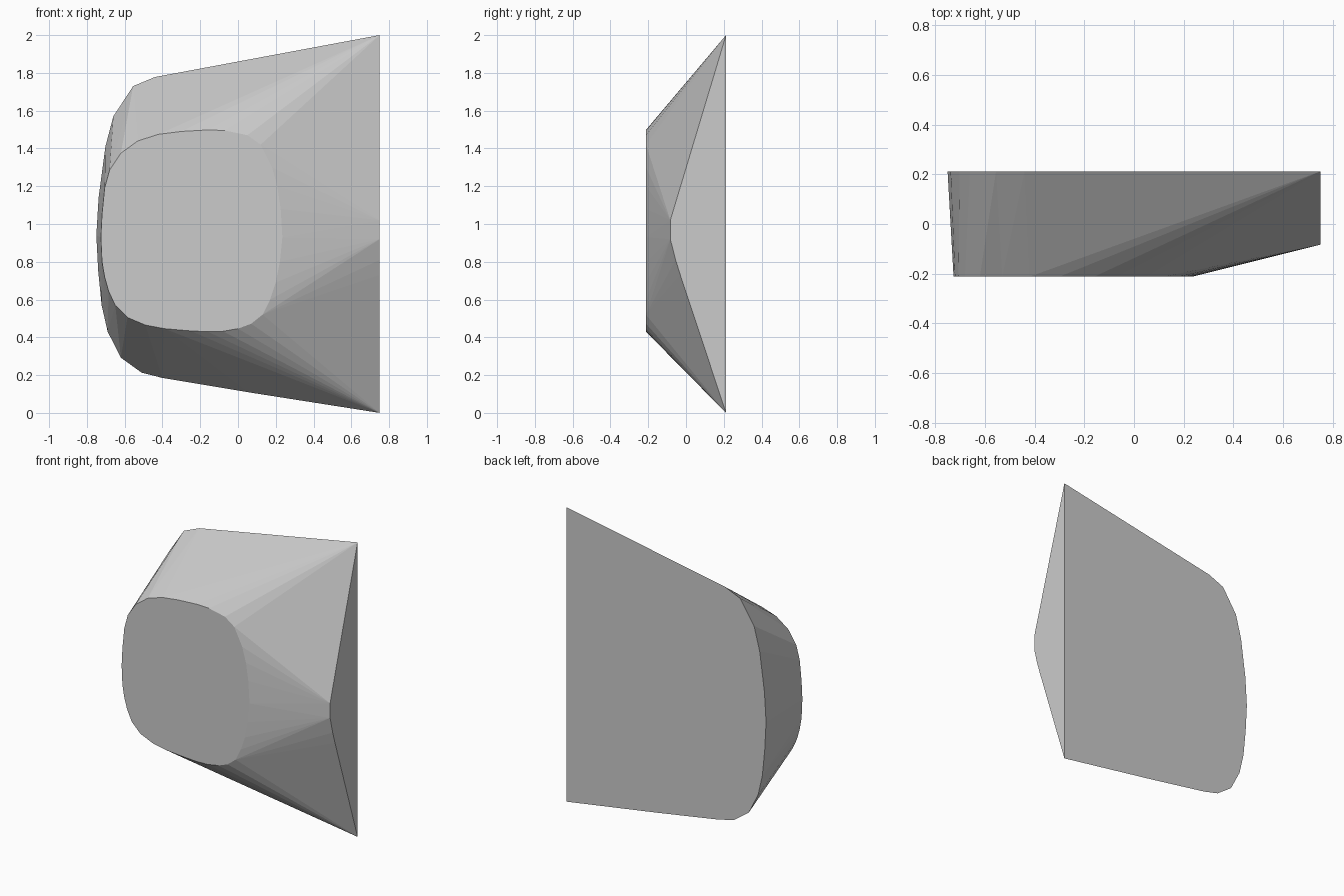
import bpy, bmesh

HALF_DEPTH = 0.212
SIDE_X = 0.75

# Outline of the large flat back, as (x, z)
back = [(0.75, 0), (0.05, 0.11), (-0.4, 0.185), (-0.51, 0.213), (-0.62, 0.292),
        (-0.69, 0.43), (-0.722, 0.57), (-0.74, 0.75), (-0.75, 0.94), (-0.738, 1.14),
        (-0.702, 1.41), (-0.66, 1.57), (-0.555, 1.73), (-0.44, 1.778), (0.75, 2.0)]

# Outline of the rounded front face, as (x, z)
front = [(-0.726, 0.93), (-0.72, 0.80), (-0.706, 0.72), (-0.685, 0.645), (-0.65, 0.57),
         (-0.585, 0.505), (-0.49, 0.465), (-0.39, 0.446), (-0.25, 0.434), (-0.16, 0.43),
         (-0.08, 0.432), (0.0, 0.446), (0.07, 0.472), (0.13, 0.52), (0.17, 0.6),
         (0.2, 0.69), (0.222, 0.8), (0.235, 0.93), (0.226, 1.08), (0.208, 1.2),
         (0.18, 1.3), (0.12, 1.42), (0.05, 1.47), (-0.07, 1.495), (-0.16, 1.498),
         (-0.3, 1.49), (-0.42, 1.475), (-0.53, 1.44), (-0.62, 1.375), (-0.68, 1.285),
         (-0.706, 1.19), (-0.72, 1.05)]

# Front corners of the flat right side, as (y, z)
side = [(-0.083, 1.02), (-0.083, 0.92), (-0.055, 0.81), (-0.03, 0.73)]

points = [(x, HALF_DEPTH, z) for x, z in back]
points += [(x, -HALF_DEPTH, z) for x, z in front]
points += [(SIDE_X, y, z) for y, z in side]

# Wrap a taut faceted skin around the three outlines
bm = bmesh.new()
for p in points:
    bm.verts.new(p)
result = bmesh.ops.convex_hull(bm, input=bm.verts[:])
loose = [v for v in bm.verts if not v.link_faces]
bmesh.ops.delete(bm, geom=loose, context='VERTS')
bmesh.ops.recalc_face_normals(bm, faces=bm.faces[:])

mesh = bpy.data.meshes.new("faceted_block")
bm.to_mesh(mesh)
bm.free()
block = bpy.data.objects.new("faceted_block", mesh)
bpy.context.collection.objects.link(block)
